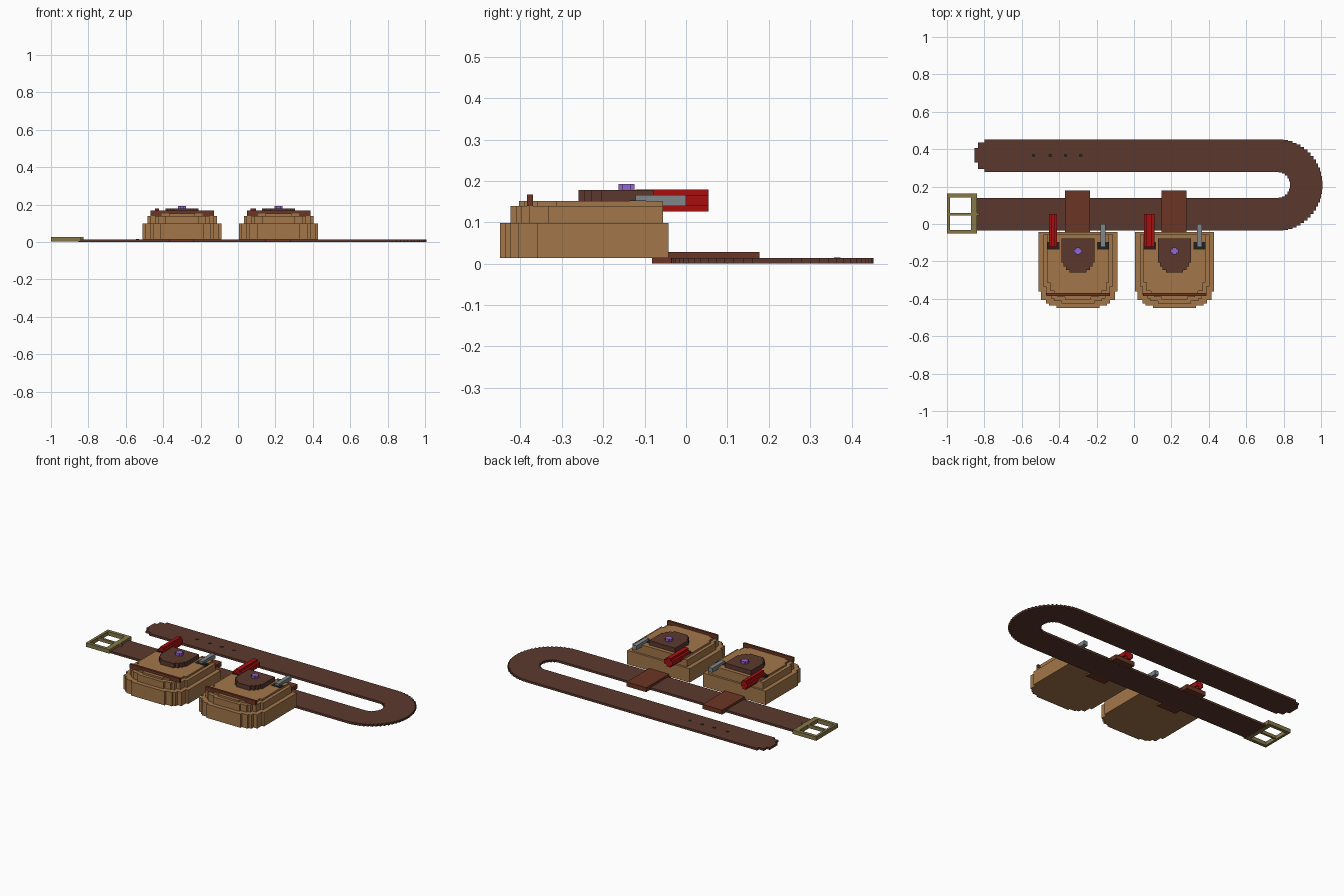
import bpy, bmesh, math

if "Cube" in bpy.data.objects:
    bpy.data.objects.remove(bpy.data.objects["Cube"])


def material(name, hex_code):
    rgb = [int(hex_code[i:i + 2], 16) / 255 for i in (0, 2, 4)]
    lin = [c / 12.92 if c <= 0.04045 else ((c + 0.055) / 1.055) ** 2.4 for c in rgb]
    m = bpy.data.materials.new(name)
    m.diffuse_color = (*lin, 1)
    m.use_nodes = True
    m.node_tree.nodes["Principled BSDF"].inputs["Base Color"].default_value = m.diffuse_color
    return m


BELT = material("dark brown leather", "5b392d")
LOOP = material("reddish brown leather", "6b3523")
TAN = material("tan leather", "a3764a")
PURPLE = material("purple snap", "9566d2")
RED = material("red handle", "a90f10")
STEEL = material("grey steel", "80878a")
BLACK = material("black", "222120")
BRASS = material("brass", "857749")


def stairs(points):
    """Turn every sloping segment of a closed outline into an axis-aligned step."""
    out = []
    for p, q in zip(points, points[1:] + points[:1]):
        out.append(p)
        if abs(p[0] - q[0]) > 1e-4 and abs(p[1] - q[1]) > 1e-4:
            mx = (p[0] + q[0]) / 2
            out += [(mx, p[1]), (mx, q[1])]
    return out


def prism(name, outline, lo, hi, mat, axis="z"):
    """Extrude an outline along z (x, y points) or along y (x, z points)."""
    bm = bmesh.new()
    if axis == "z":
        co, shift = [(x, y, lo) for x, y in outline], (0, 0, hi - lo)
    else:
        co, shift = [(x, lo, z) for x, z in outline], (0, hi - lo, 0)
    face = bm.faces.new([bm.verts.new(c) for c in co])
    ext = bmesh.ops.extrude_face_region(bm, geom=[face], use_keep_orig=True)
    verts = [g for g in ext["geom"] if isinstance(g, bmesh.types.BMVert)]
    bmesh.ops.translate(bm, verts=verts, vec=shift)
    bmesh.ops.recalc_face_normals(bm, faces=bm.faces)
    me = bpy.data.meshes.new(name)
    bm.to_mesh(me)
    bm.free()
    me.materials.append(mat)
    ob = bpy.data.objects.new(name, me)
    bpy.context.collection.objects.link(ob)
    return ob


def box(name, x0, x1, y0, y1, z0, z1, mat):
    return prism(name, [(x0, y0), (x1, y0), (x1, y1), (x0, y1)], z0, z1, mat)


def arc(cx, cy, r, a0, a1, n):
    return [(cx + r * math.cos(math.radians(a0 + (a1 - a0) * i / n)),
             cy + r * math.sin(math.radians(a0 + (a1 - a0) * i / n))) for i in range(n + 1)]


def mirrored(cx, half):
    """Outline from (half width, y) points, mirrored about x = cx."""
    return [(cx + w, y) for w, y in half] + [(cx - w, y) for w, y in reversed(half)]


# Belt: one stepped strap folded into a U, with a clipped tip
CX, CY = 0.764, 0.2085
tip = [(-0.785, 0.4525), (-0.815, 0.435), (-0.853, 0.405),
       (-0.853, 0.33), (-0.815, 0.295), (-0.785, 0.279)]
belt = ([(-0.845, -0.036)] + arc(CX, CY, 0.2445, -90, 90, 32) + tip
        + arc(CX, CY, 0.0705, 90, -90, 12) + [(-0.845, 0.138)])
prism("belt_strap", stairs(belt), 0, 0.0135, BELT)

# Punched holes near the tip
for x in (-0.537, -0.447, -0.366, -0.284):
    box("belt_hole", x - 0.009, x + 0.009, 0.358, 0.373, 0.012, 0.0145, BLACK)

# Buckle frame, bar and prong
box("buckle_left_bar", -1.0, -0.985, -0.05, 0.164, 0.003, 0.027, BRASS)
box("buckle_right_bar", -0.872, -0.84, -0.05, 0.164, 0.003, 0.027, BRASS)
for y0, y1 in ((-0.05, -0.031), (0.143, 0.164)):
    box("buckle_side_bar", -0.985, -0.872, y0, y1, 0.003, 0.027, BRASS)
box("buckle_prong", -0.985, -0.826, 0.045, 0.058, 0.008, 0.027, BRASS)

# Rounded front of a pouch: (half width, y), stepped
POUCH = [(0.212, -0.36), (0.197, -0.36), (0.197, -0.405), (0.172, -0.405), (0.172, -0.425),
         (0.155, -0.425), (0.155, -0.437), (0.115, -0.437), (0.115, -0.45)]
TIERS = [(0.0, -0.042, 0.0135, 0.098), (0.026, -0.055, 0.098, 0.14), (0.046, -0.055, 0.14, 0.151)]
FLAP = [(0.089, -0.078), (0.089, -0.205), (0.078, -0.205), (0.078, -0.228), (0.065, -0.228),
        (0.065, -0.245), (0.045, -0.245), (0.045, -0.26)]

for cx, grip in ((-0.299, 0.0215), (0.217, 0.0285)):
    # Pouch body in three shrinking tiers
    for d, back, z0, z1 in TIERS:
        half = [(0.212 - d, back)] + [(w - d, y + d) for w, y in POUCH]
        prism("pouch_body", mirrored(cx, half), z0, z1, TAN)
    # Trim along the pouch front edge
    box("pouch_trim", cx - 0.17, cx + 0.17, -0.384, -0.37, 0.139, 0.167, LOOP)
    # Flap and snap
    prism("pouch_flap", mirrored(cx, FLAP), 0.15, 0.178, BELT)
    snap = [(0.011, -0.125), (0.011, -0.134), (0.021, -0.134),
            (0.021, -0.154), (0.011, -0.154), (0.011, -0.163)]
    prism("flap_snap", mirrored(cx, snap), 0.177, 0.193, PURPLE)
    # Belt loop: plate over the strap and a leg on each side of it
    lx = cx - 0.004
    box("loop_plate", lx - 0.067, lx + 0.067, -0.05, 0.178, 0.0135, 0.028, LOOP)
    box("loop_back_leg", lx - 0.067, lx + 0.067, 0.138, 0.178, 0.001, 0.0135, LOOP)
    box("loop_front_leg", lx - 0.067, lx + 0.067, -0.082, -0.036, 0.001, 0.0135, LOOP)
    # Tool slots on both sides of the flap
    for s in (-1, 1):
        sx = cx + s * 0.133
        box("tool_slot", sx - 0.033, sx + 0.033, -0.135, -0.097, 0.14, 0.1525, BLACK)
    # Red handle with a stepped round section
    hx = cx - 0.135
    section = [(grip / 2, 0.126), (grip / 2, 0.14), (grip, 0.14),
               (grip, 0.166), (grip / 2, 0.166), (grip / 2, 0.179)]
    prism("red_handle", mirrored(hx, section), -0.122, 0.054, RED, axis="y")
    # Steel tool
    tx = cx + 0.133
    box("steel_tool", tx - 0.013, tx + 0.013, -0.122, 0.0, 0.14, 0.166, STEEL)
